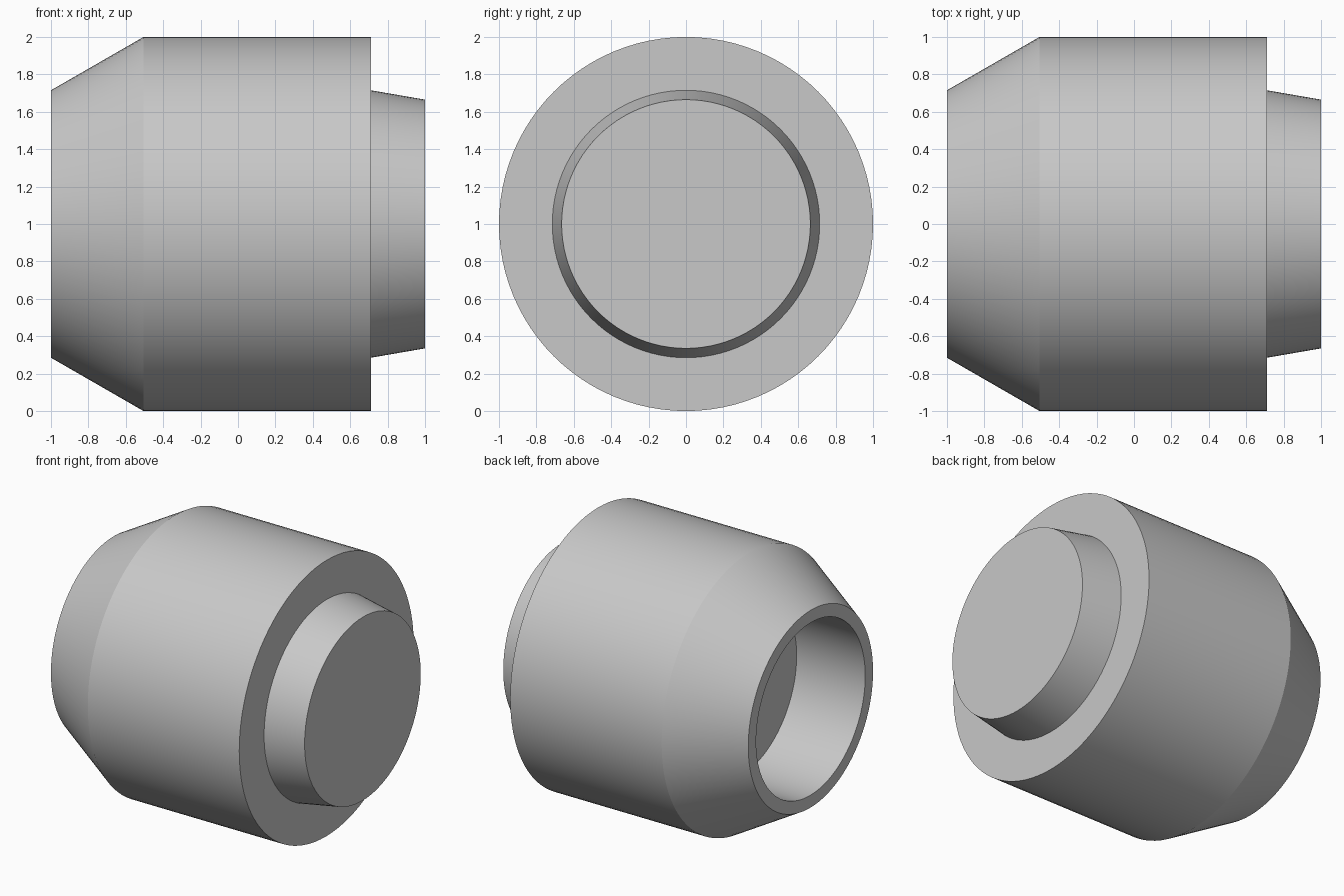
import bpy, bmesh, math
from mathutils import Matrix

cube = bpy.data.objects.get("Cube")
if cube:
    bpy.data.objects.remove(cube, do_unlink=True)

grey = bpy.data.materials.new("light_grey")
grey.use_nodes = True
colour = (0.58, 0.58, 0.58, 1)
grey.diffuse_color = colour
grey.node_tree.nodes["Principled BSDF"].inputs["Base Color"].default_value = colour

SEGMENTS = 96

# Closed (x, radius) profile: bore floor, bore, rim, chamfer, barrel, shoulder, plug
profile = [(-0.45, 0), (-0.45, 0.625), (-1, 0.625), (-1, 0.715), (-0.505, 1),
           (0.71, 1), (0.71, 0.715), (1, 0.665), (1, 0)]

bm = bmesh.new()
verts = [bm.verts.new((x, 0, r)) for x, r in profile]
edges = [bm.edges.new(pair) for pair in zip(verts, verts[1:])]
bmesh.ops.spin(bm, geom=verts + edges, cent=(0, 0, 0), axis=(1, 0, 0),
               angle=math.tau, steps=SEGMENTS, use_merge=True)
bmesh.ops.remove_doubles(bm, verts=bm.verts, dist=0.0001)
bmesh.ops.recalc_face_normals(bm, faces=bm.faces)
bmesh.ops.transform(bm, matrix=Matrix.Translation((0, 0, 1)), verts=bm.verts)

mesh = bpy.data.meshes.new("sleeve_body")
bm.to_mesh(mesh)
bm.free()
mesh.materials.append(grey)
body = bpy.data.objects.new("sleeve_body", mesh)
bpy.context.collection.objects.link(body)

# Smooth round walls with crisp rims
bpy.ops.object.select_all(action="DESELECT")
body.select_set(True)
bpy.context.view_layer.objects.active = body
bpy.ops.object.shade_smooth_by_angle(angle=math.radians(25))
